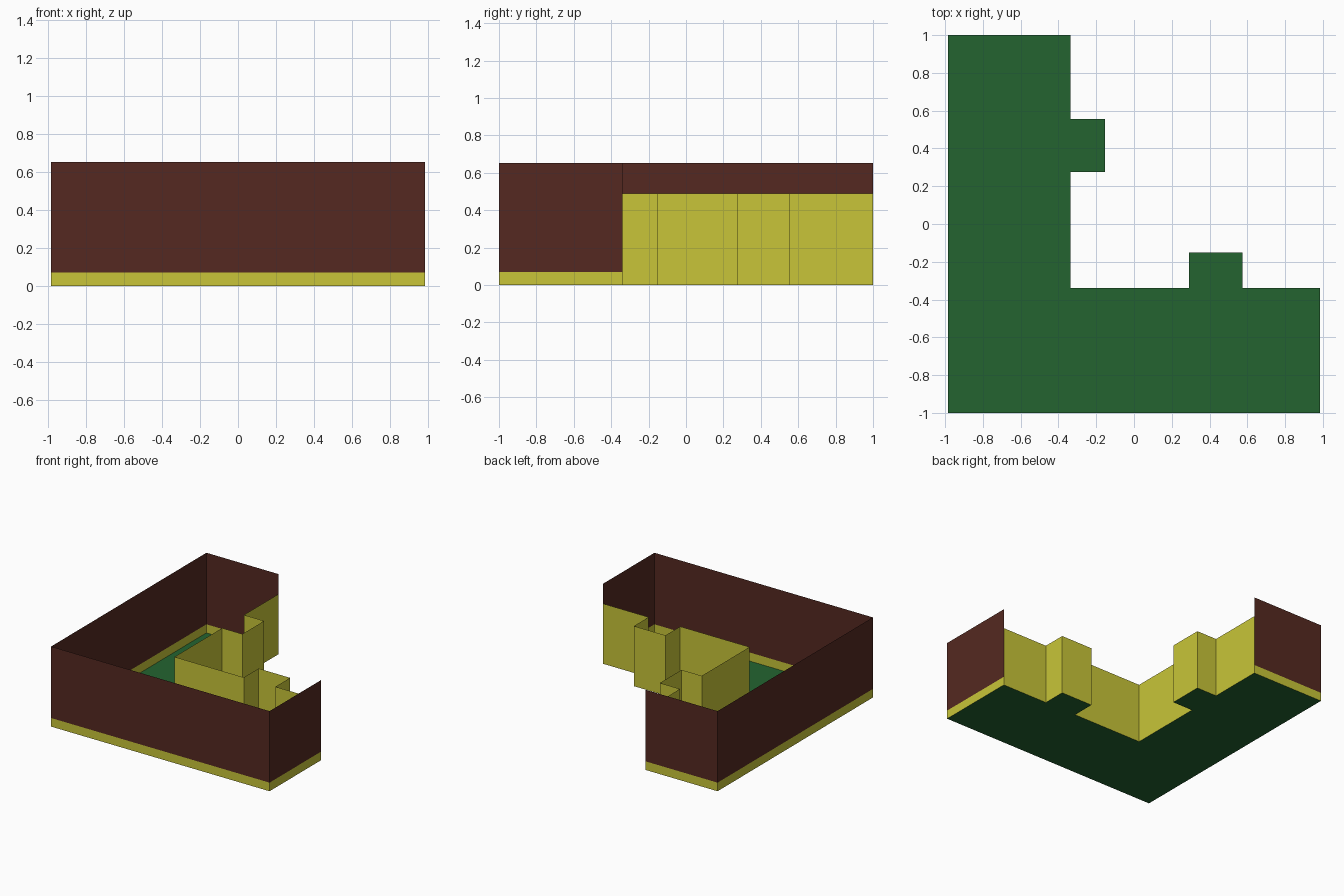
import bpy
import bmesh

if "Cube" in bpy.data.objects:
    bpy.data.objects.remove(bpy.data.objects["Cube"])


def material(name, rgb):
    m = bpy.data.materials.new(name)
    m.diffuse_color = (*rgb, 1)
    m.use_nodes = True
    m.node_tree.nodes["Principled BSDF"].inputs["Base Color"].default_value = m.diffuse_color
    return m


def make_object(name, bm, mat):
    mesh = bpy.data.meshes.new(name)
    bm.to_mesh(mesh)
    bm.free()
    mesh.materials.append(mat)
    bpy.context.collection.objects.link(bpy.data.objects.new(name, mesh))


def wall(name, path, z0, z1, mat):
    """Single-surface wall following a plan path from z0 up to z1."""
    bm = bmesh.new()
    low = [bm.verts.new((x, y, z0)) for x, y in path]
    high = [bm.verts.new((x, y, z1)) for x, y in path]
    for i in range(len(path) - 1):
        bm.faces.new((low[i], low[i + 1], high[i + 1], high[i]))
    make_object(name, bm, mat)


brown = material("brown_wall", (0.09, 0.022, 0.015))
yellow = material("yellow_wall", (0.58, 0.56, 0.04))
green = material("green_floor", (0.017, 0.127, 0.03))

# Plan of the L: street side, then courtyard side with two square bays
outer = [(-0.335, 1), (-0.985, 1), (-0.985, -1), (0.985, -1), (0.985, -0.34)]
inner = [(0.985, -0.34),
         (0.575, -0.34), (0.575, -0.15), (0.29, -0.15), (0.29, -0.34),
         (-0.335, -0.34),
         (-0.335, 0.275), (-0.153, 0.275), (-0.153, 0.555), (-0.335, 0.555),
         (-0.335, 1)]

# Street walls: low plinth with tall wall above
wall("plinth", outer, 0, 0.07, yellow)
wall("outer_wall", outer, 0.07, 0.653, brown)

# Lower courtyard wall
wall("courtyard_wall", inner, 0, 0.49, yellow)

# Floor
bm = bmesh.new()
bm.faces.new([bm.verts.new((x, y, 0)) for x, y in outer + inner[1:-1]])
make_object("floor", bm, green)
